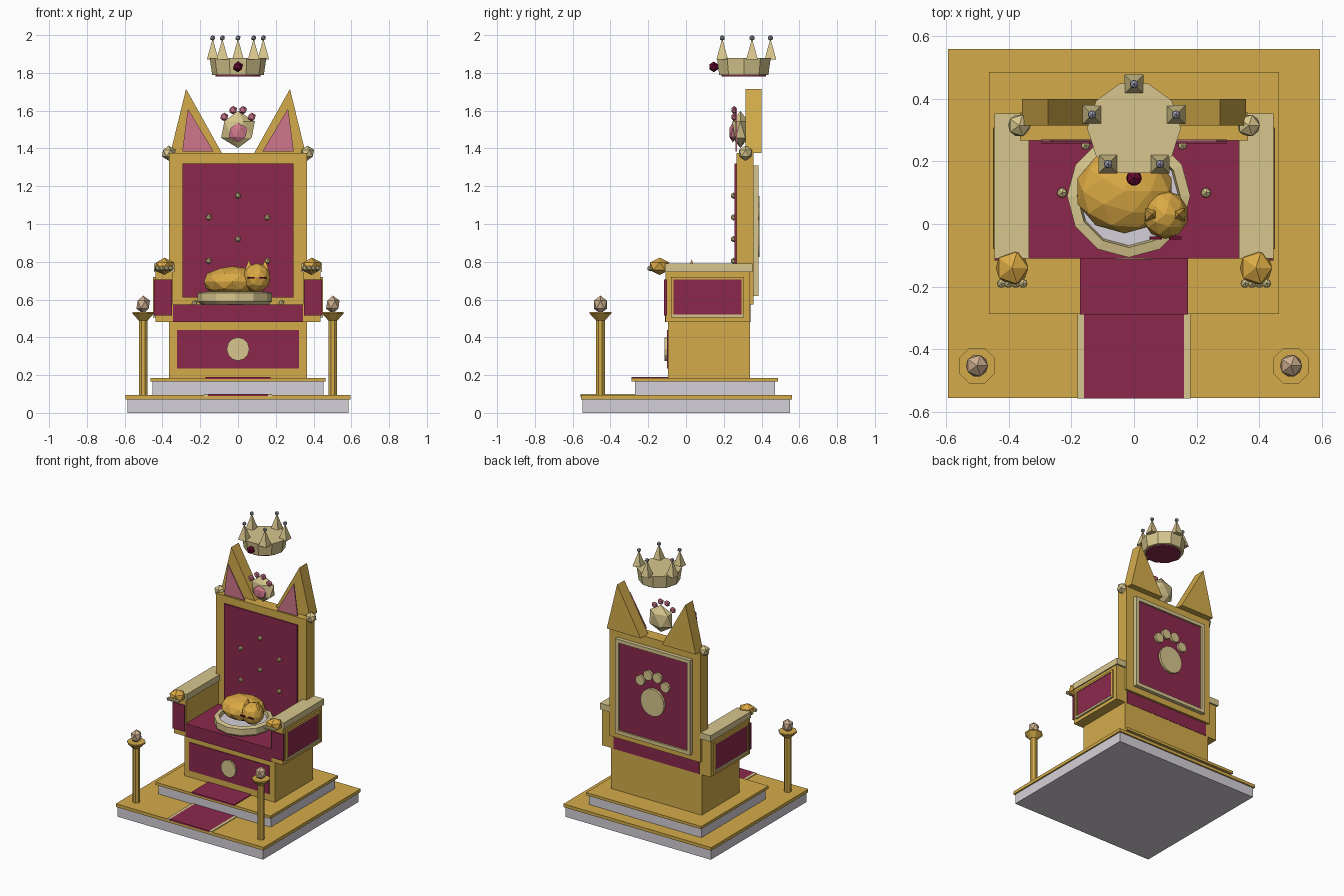
import bpy, bmesh, math
from mathutils import Vector, Matrix

if "Cube" in bpy.data.objects:
    bpy.data.objects.remove(bpy.data.objects["Cube"])


def mat(name, r, g, b):
    m = bpy.data.materials.new(name)
    m.diffuse_color = [(c / 255) ** 2.2 for c in (r, g, b)] + [1]
    m.use_nodes = True
    m.node_tree.nodes["Principled BSDF"].inputs["Base Color"].default_value = m.diffuse_color
    return m


GOLD = mat("gold", 210, 170, 76)
CREAM = mat("pale gold", 214, 197, 140)
VELVET = mat("crimson velvet", 138, 45, 77)
PINK = mat("pink", 206, 118, 138)
STONE = mat("pale stone", 212, 207, 215)
FUR = mat("amber fur", 218, 168, 70)
GEM = mat("dark ruby", 104, 18, 52)
CRYSTAL = mat("tan crystal", 204, 174, 142)
SILVER = mat("silver", 160, 160, 182)


def finish(bm, name, m):
    bmesh.ops.recalc_face_normals(bm, faces=bm.faces)
    me = bpy.data.meshes.new(name)
    bm.to_mesh(me)
    bm.free()
    me.materials.append(m)
    ob = bpy.data.objects.new(name, me)
    bpy.context.collection.objects.link(ob)
    return ob


def box(name, m, x0, x1, y0, y1, z0, z1):
    bm = bmesh.new()
    size = Matrix.Diagonal((x1 - x0, y1 - y0, z1 - z0, 1))
    mid = Matrix.Translation(((x0 + x1) / 2, (y0 + y1) / 2, (z0 + z1) / 2))
    bmesh.ops.create_cube(bm, size=1, matrix=mid @ size)
    return finish(bm, name, m)


def ico(name, m, c, r, sub=1):
    bm = bmesh.new()
    r = r if isinstance(r, tuple) else (r, r, r)
    bmesh.ops.create_icosphere(bm, subdivisions=sub, radius=1,
                               matrix=Matrix.Translation(c) @ Matrix.Diagonal((*r, 1)))
    return finish(bm, name, m)


def cone(name, m, c, r0, r1, h, n, turn=0.0):
    """Frustum standing on point c."""
    bm = bmesh.new()
    bmesh.ops.create_cone(bm, cap_ends=True, segments=n, radius1=r0, radius2=r1, depth=h,
                          matrix=Matrix.Translation(Vector(c) + Vector((0, 0, h / 2)))
                          @ Matrix.Rotation(turn, 4, 'Z'))
    return finish(bm, name, m)


def plate(name, m, pts, y0, y1):
    """Outline in x and z, extruded along y."""
    bm = bmesh.new()
    f = bm.faces.new([bm.verts.new((x, y0, z)) for x, z in pts])
    ext = bmesh.ops.extrude_face_region(bm, geom=[f])
    bmesh.ops.translate(bm, vec=(0, y1 - y0, 0),
                        verts=[v for v in ext['geom'] if isinstance(v, bmesh.types.BMVert)])
    return finish(bm, name, m)


def disc(name, m, x, z, rx, rz, y0, y1, n=12):
    pts = [(x + rx * math.cos(2 * math.pi * i / n), z + rz * math.sin(2 * math.pi * i / n))
           for i in range(n)]
    return plate(name, m, pts, y0, y1)


def lathe(name, m, c, profile, n):
    """Closed ring from a radius/height profile."""
    bm = bmesh.new()
    rings = [[bm.verts.new((c[0] + r * math.cos(2 * math.pi * i / n),
                            c[1] + r * math.sin(2 * math.pi * i / n), z)) for i in range(n)]
             for r, z in profile]
    for a, b in zip(rings, rings[1:] + rings[:1]):
        for i in range(n):
            j = (i + 1) % n
            bm.faces.new((a[i], a[j], b[j], b[i]))
    return finish(bm, name, m)


# Stepped dais
box("lower_step", STONE, -.585, .585, -.548, .55, 0, .072)
box("lower_step_trim", GOLD, -.595, .595, -.556, .56, .072, .095)
box("upper_step", STONE, -.453, .453, -.27, .47, .095, .165)
box("upper_step_trim", GOLD, -.463, .463, -.288, .486, .165, .185)

# Carpet
box("carpet_lower", VELVET, -.16, .16, -.558, -.27, .09, .1)
box("carpet_upper", VELVET, -.173, .173, -.289, -.09, .18, .191)

# Throne base, seat and back
box("throne_base", GOLD, -.365, .365, -.095, .34, .185, .48)
box("base_panel", VELVET, -.322, .322, -.101, -.09, .235, .44)
disc("base_medallion", CREAM, 0, .338, .06, .062, -.113, -.1)
box("seat_cushion", VELVET, -.345, .345, -.11, .342, .48, .575)
box("backrest", GOLD, -.365, .365, .267, .357, .575, 1.375)
box("backrest_panel", VELVET, -.295, .295, .258, .27, .61, 1.32)
for x, z in ((0, 1.15), (.155, 1.035), (-.155, 1.035), (0, .92), (.155, .805), (-.155, .805)):
    ico("back_button", CREAM, (x, .252, z), .017)

# Rear panel with raised frame and paw relief
box("rear_panel", VELVET, -.28, .28, .35, .372, .64, 1.29)
for s in (-1, 1):
    box("rear_frame_side", CREAM, *sorted((s * .275, s * .302)), .35, .384, .62, 1.31)
for z in (.62, 1.284):
    box("rear_frame_rail", CREAM, -.302, .302, .35, .384, z, z + .026)
disc("rear_paw_pad", CREAM, 0, .925, .095, .1, .37, .389, 16)
for x, z in ((-.1, 1.06), (-.037, 1.112), (.037, 1.112), (.1, 1.06)):
    disc("rear_paw_toe", CREAM, x, z, .036, .036, .37, .389)

for s in (-1, 1):
    def sbox(name, m, a, b, *rest):
        box(name, m, *sorted((s * a, s * b)), *rest)

    # Carpet edging
    sbox("carpet_border", CREAM, .16, .18, -.558, -.27, .085, .1)

    # Armrest
    sbox("armrest", GOLD, .343, .438, -.108, .34, .48, .748)
    sbox("armrest_cap", CREAM, .335, .446, -.11, .353, .745, .79)
    sbox("arm_front_panel", VELVET, .35, .446, -.116, -.1, .515, .706)
    sbox("arm_side_panel", VELVET, .43, .444, -.065, .295, .52, .706)
    sbox("arm_side_lip", CREAM, .43, .451, -.08, .307, .505, .52)
    sbox("arm_side_rail", GOLD, .43, .449, -.08, .307, .706, .72)
    for y in (-.08, .294):
        sbox("arm_side_stile", GOLD, .43, .449, y, y + .014, .515, .71)
    ico("arm_paw", FUR, (s * .39, -.14, .776), (.058, .06, .046))
    for i in range(4):
        ico("arm_paw_toe", CREAM, (s * (.355 + i * .023), -.19, .765), .016)

    # Ear-shaped crest and corner finial
    plate("ear", GOLD, [(s * .358, 1.375), (s * .275, 1.715), (s * .085, 1.375)], .315, .4)
    plate("ear_lining", PINK, [(s * .295, 1.385), (s * .265, 1.612), (s * .13, 1.385)], .262, .27)
    ico("corner_finial", CREAM, (s * .367, .315, 1.375), .04)

    # Seat buttons
    ico("seat_button", CREAM, (s * .23, .1, .582), .018)

    # Lamp post
    cone("post", GOLD, (s * .502, -.453, .09), .025, .025, .41, 8, math.pi / 8)
    cone("post_cup", GOLD, (s * .502, -.453, .49), .026, .062, .036, 8, math.pi / 8)
    cone("post_rim", GOLD, (s * .502, -.453, .526), .062, .062, .009, 8, math.pi / 8)
    ico("post_crystal", CRYSTAL, (s * .502, -.453, .573), (.04, .04, .048))

# Floating paw emblem
ico("emblem", CREAM, (0, .288, 1.5), (.1, .05, .098))
ico("emblem_pad", PINK, (0, .248, 1.484), (.055, .022, .052))
for x, z in ((-.073, 1.567), (-.026, 1.603), (.026, 1.603), (.073, 1.567)):
    ico("emblem_toe", PINK, (x, .255, z), (.023, .016, .023))

# Pet bed
BED = (-.017, .09)
lathe("bed_rim", CREAM, BED, [(.18, .575), (.197, .59), (.197, .635), (.165, .642), (.155, .6), (.155, .575)], 12)
cone("bed_lining", STONE, (*BED, .576), .16, .16, .04, 12)

# Sleeping cat
ico("cat_body", FUR, (-.03, .105, .695), (.158, .135, .082), 2)
ico("cat_head", FUR, (.1, .03, .715), (.074, .078, .078), 2)
for x in (.057, .143):
    cone("cat_ear", FUR, (x, .03, .758), .028, 0, .055, 4, math.pi / 4)
for x in (.07, .132):
    box("cat_eye", GEM, x - .02, x + .02, -.049, -.04, .712, .72)

# Crown
C = (0, .306)
cone("crown_band", CREAM, (*C, 1.79), .137, .15, .09, 10, math.pi / 10)
cone("crown_lining", VELVET, (*C, 1.781), .118, .118, .012, 16)
for i in range(5):
    a = math.pi / 2 + i * math.tau / 5
    x, y = C[0] + .141 * math.cos(a), C[1] + .141 * math.sin(a)
    cone("crown_spike", CREAM, (x, y, 1.872), .043, 0, .11, 4, math.pi / 4)
    ico("crown_bead", SILVER, (x, y, 1.985), .015)
ico("crown_gem", GEM, (0, .147, 1.832), .028)
